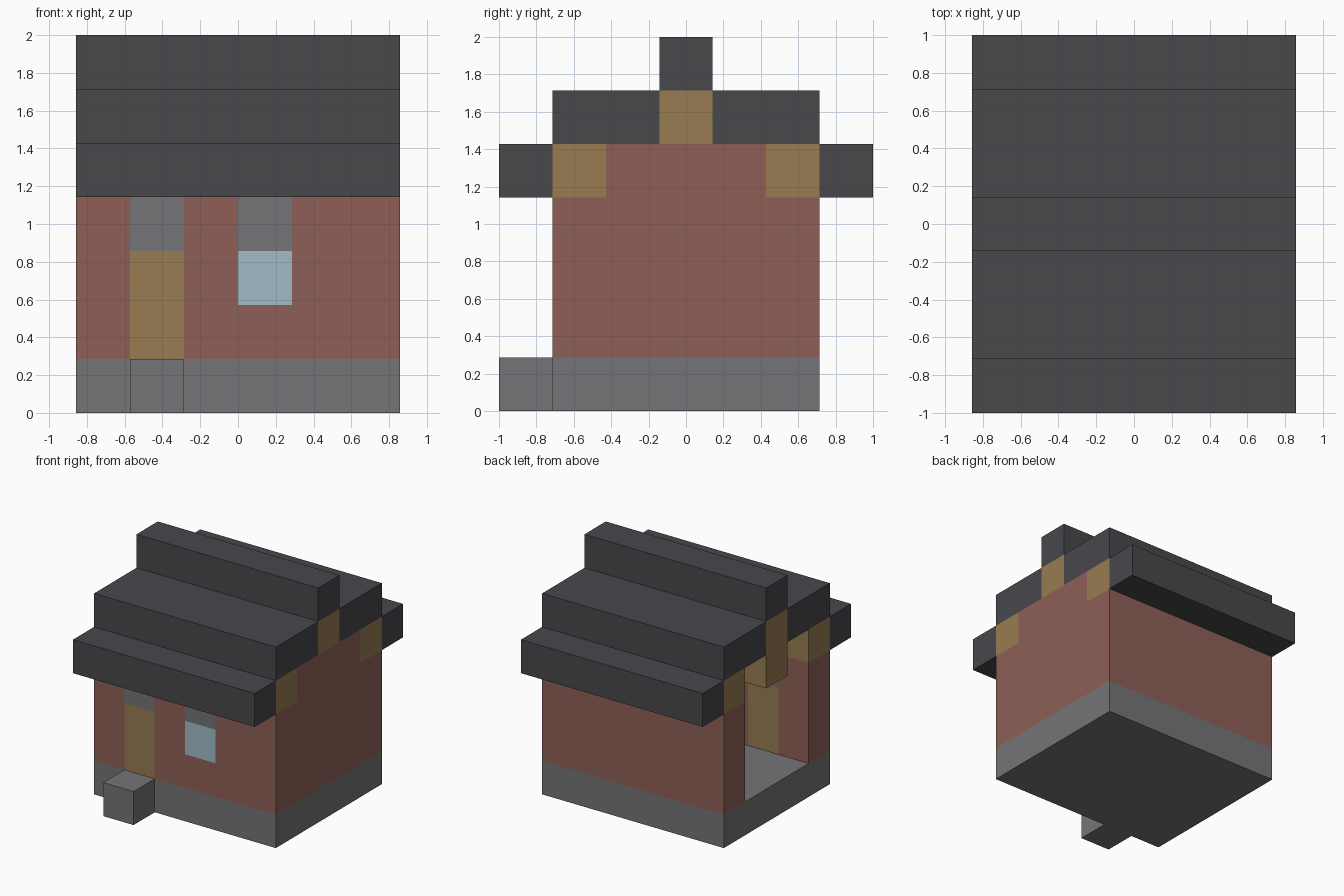
import bpy
import bmesh

if "Cube" in bpy.data.objects:
    bpy.data.objects.remove(bpy.data.objects["Cube"], do_unlink=True)

U = 2 / 7  # one building block; the house is 6 x 7 x 7 blocks


def material(name, srgb):
    color = [(c / 255 / 12.92) if c < 11 else ((c / 255 + 0.055) / 1.055) ** 2.4 for c in srgb] + [1]
    mat = bpy.data.materials.new(name)
    mat.use_nodes = True
    mat.diffuse_color = color
    mat.node_tree.nodes["Principled BSDF"].inputs["Base Color"].default_value = color
    return mat


STONE = material("grey stone", (117, 116, 119))
BRICK = material("red brick", (142, 96, 86))
WOOD = material("oak wood", (151, 124, 82))
ROOF = material("dark slate", (72, 71, 75))
GLASS = material("pale blue glass", (162, 187, 198))


def part(name, mat, *boxes):
    """One object made of boxes, each given as x, y and z ranges in blocks."""
    bm = bmesh.new()
    for xs, ys, zs in boxes:
        verts = bmesh.ops.create_cube(bm, size=1)["verts"]
        for v in verts:
            v.co.x = (xs[v.co.x > 0] - 3) * U
            v.co.y = (ys[v.co.y > 0] - 3.5) * U
            v.co.z = zs[v.co.z > 0] * U
    mesh = bpy.data.meshes.new(name)
    bm.to_mesh(mesh)
    bm.free()
    mesh.materials.append(mat)
    obj = bpy.data.objects.new(name, mesh)
    bpy.context.collection.objects.link(obj)
    return obj


LENGTH, FRONT, BACK, RIDGE = (0, 6), (1, 2), (5, 6), (3, 4)
DOOR, WINDOW = (1, 2), (3, 4)

# Foundation and doorstep
part("foundation", STONE, (LENGTH, (1, 6), (0, 1)))
part("doorstep", STONE, (DOOR, (0, 1), (0, 1)))

# Walls, with one gable end left open
part("front_wall", BRICK,
     ((0, 1), FRONT, (1, 4)), ((2, 3), FRONT, (1, 4)),
     ((4, 6), FRONT, (1, 4)), (WINDOW, FRONT, (1, 2)))
part("back_wall", BRICK, (LENGTH, BACK, (1, 4)))
part("side_wall", BRICK, ((5, 6), (2, 5), (1, 5)))

# Door, window and their lintels
part("door", WOOD, (DOOR, FRONT, (1, 3)))
part("window_pane", GLASS, (WINDOW, FRONT, (2, 3)))
for name, span in (("door_lintel", DOOR), ("window_lintel", WINDOW)):
    part(name, STONE, (span, FRONT, (3, 4)))

# Timber beams
part("front_beam", WOOD, (LENGTH, FRONT, (4, 5)))
part("back_beam", WOOD, (LENGTH, BACK, (4, 5)))
part("ridge_beam", WOOD, (LENGTH, RIDGE, (5, 6)), ((0, 5), RIDGE, (4, 5)))

# Stepped roof
for side, eave, slope in (("front", (0, 1), (1, 3)), ("back", (6, 7), (4, 6))):
    part(side + "_eave", ROOF, (LENGTH, eave, (4, 5)))
    part(side + "_roof_step", ROOF, (LENGTH, slope, (5, 6)))
part("roof_ridge", ROOF, (LENGTH, RIDGE, (6, 7)))
